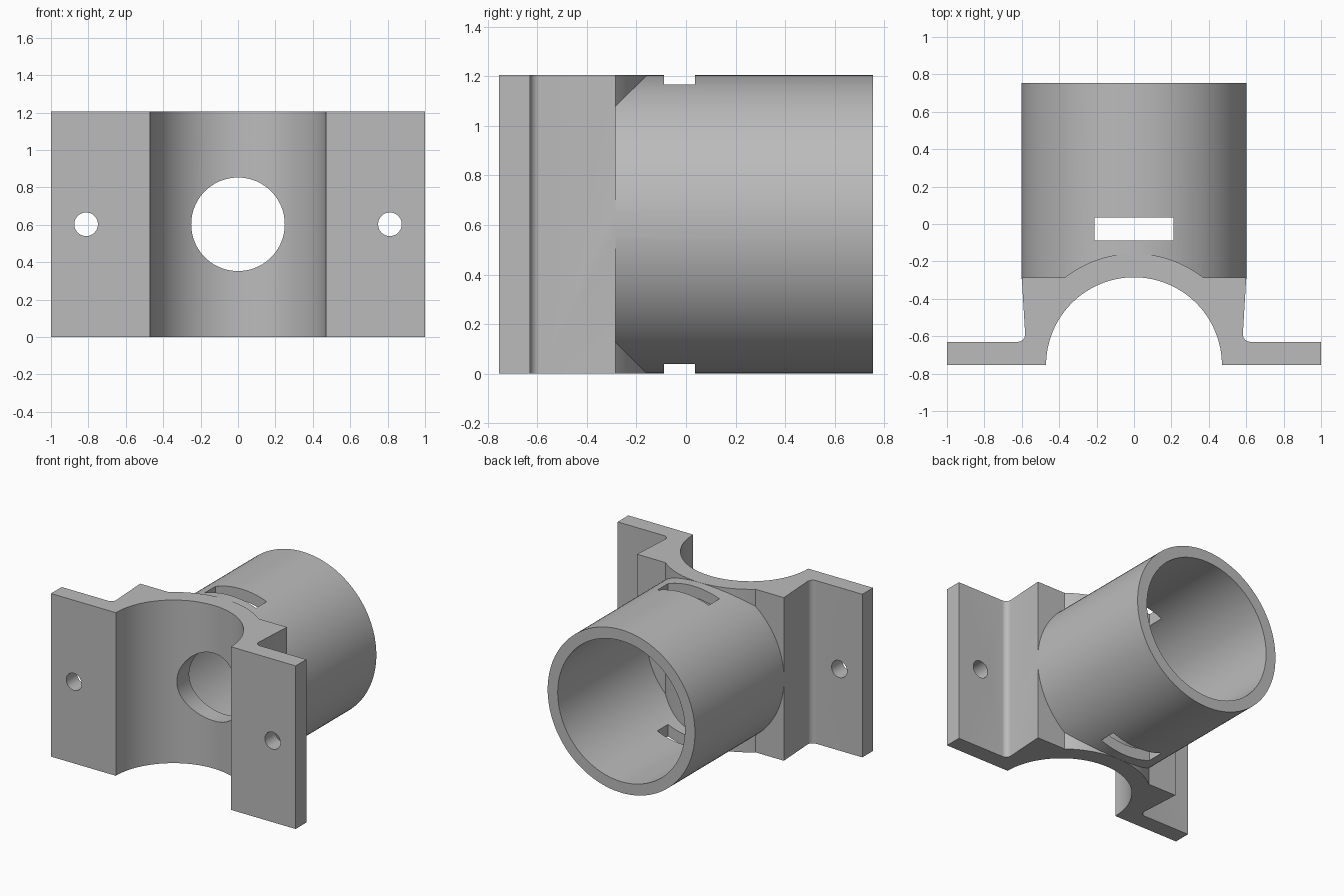
import bpy, bmesh, math
from mathutils import Matrix, Vector

if "Cube" in bpy.data.objects:
    bpy.data.objects.remove(bpy.data.objects["Cube"], do_unlink=True)

H = 1.205          # overall height
MID = H / 2        # height of the tube axis
FRONT, BACK = -0.755, 0.755
SHOULDER = -0.285  # flat back of the saddle cheeks
SEG = 128

grey = bpy.data.materials.new("plain_grey")
grey.use_nodes = True
grey.diffuse_color = (0.5, 0.5, 0.5, 1)
grey.node_tree.nodes["Principled BSDF"].inputs["Base Color"].default_value = (0.5, 0.5, 0.5, 1)


def finish(name, bm):
    bmesh.ops.recalc_face_normals(bm, faces=bm.faces)
    mesh = bpy.data.meshes.new(name)
    bm.to_mesh(mesh)
    bm.free()
    mesh.materials.append(grey)
    obj = bpy.data.objects.new(name, mesh)
    bpy.context.collection.objects.link(obj)
    return obj


def prism(name, points, height):
    bm = bmesh.new()
    face = bm.faces.new([bm.verts.new((x, y, 0)) for x, y in points])
    up = bmesh.ops.extrude_face_region(bm, geom=[face])["geom"]
    bmesh.ops.translate(bm, vec=(0, 0, height),
                        verts=[v for v in up if isinstance(v, bmesh.types.BMVert)])
    return finish(name, bm)


def cylinder(name, radius, length, centre, along_y=True):
    bm = bmesh.new()
    turn = Matrix.Rotation(math.pi / 2, 4, "X") if along_y else Matrix()
    bmesh.ops.create_cone(bm, cap_ends=True, segments=SEG, radius1=radius, radius2=radius,
                          depth=length, matrix=Matrix.Translation(centre) @ turn)
    return finish(name, bm)


def box(name, size, centre):
    bm = bmesh.new()
    bmesh.ops.create_cube(bm, size=1, matrix=Matrix.Translation(centre)
                          @ Matrix.Diagonal((*size, 1)))
    return finish(name, bm)


def combine(target, other, operation):
    mod = target.modifiers.new(operation.lower(), "BOOLEAN")
    mod.operation, mod.object, mod.solver = operation, other, "EXACT"
    bpy.context.view_layer.objects.active = target
    bpy.ops.object.modifier_apply(modifier=mod.name)
    bpy.data.objects.remove(other, do_unlink=True)


def arc(cx, cy, radius, start, end, steps):
    angles = [start + (end - start) * i / steps for i in range(steps + 1)]
    return [(cx + radius * math.cos(a), cy + radius * math.sin(a)) for a in angles]


# Saddle bracket: flange, filleted cheek, curved back, mirrored across x
SADDLE = 0.597
edge = math.asin((SHOULDER - FRONT) / SADDLE)
half = [(1, FRONT), (1, -0.63)]
half += arc(0.622, -0.59, 0.04, -math.pi / 2, -math.pi, 8)
half += [(0.6, SHOULDER)]
half += arc(0, FRONT, SADDLE, edge, math.pi / 2, 28)
outline = half + [(-x, y) for x, y in reversed(half[:-1])]
body = prism("bracket_with_tube", outline, H)

# Tube, hollow from the saddle's curved back to the open end
start = SHOULDER - 0.008
length = BACK - start
axis = Vector((0, (BACK + start) / 2, MID))
tube = cylinder("tube", 0.602, length, axis)
combine(tube, cylinder("tube_bore", 0.52, length + 0.1, axis), "DIFFERENCE")
combine(body, tube, "UNION")

# Pipe recess, centre hole, two screw holes and the strap slot
cutters = [
    cylinder("pipe_recess", 0.47, H + 0.2, (0, FRONT, MID), along_y=False),
    cylinder("centre_hole", 0.25, 0.5, (0, -0.35, MID)),
    box("strap_slot", (0.42, 0.125, H + 0.2), (0, -0.027, MID)),
]
cutters += [cylinder("screw_hole", 0.063, 0.4, (side * 0.812, -0.7, MID)) for side in (-1, 1)]
for cutter in cutters:
    combine(body, cutter, "DIFFERENCE")

# Smooth curves, sharp edges
bpy.ops.object.select_all(action="DESELECT")
body.select_set(True)
bpy.context.view_layer.objects.active = body
bpy.ops.object.shade_smooth_by_angle(angle=math.radians(25))
